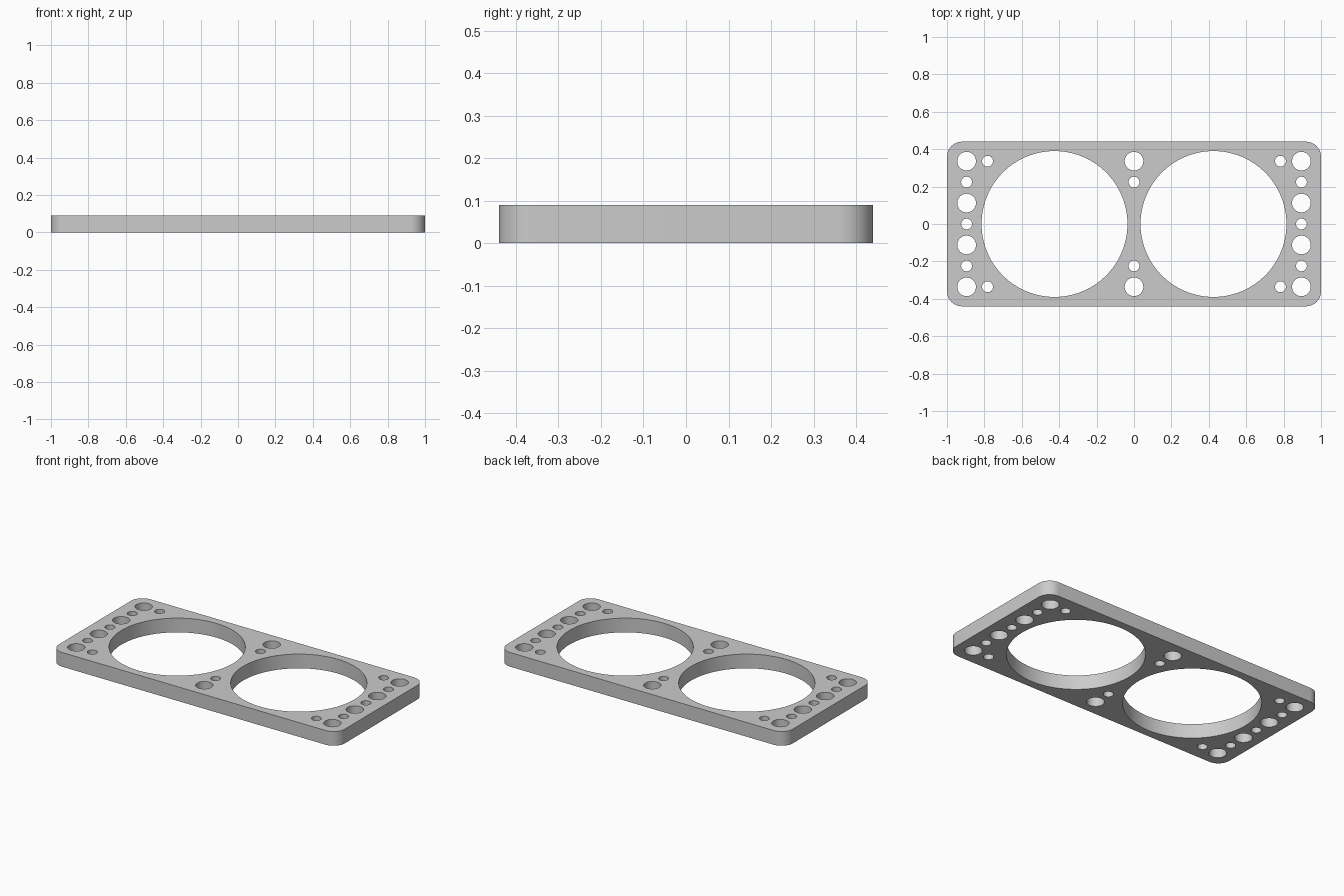
import bpy
import bmesh
from math import sin, cos, pi

default = bpy.data.objects.get("Cube")
if default:
    bpy.data.objects.remove(default, do_unlink=True)

HALF_X, HALF_Y, THICK, CORNER = 1.0, 0.44, 0.09, 0.08
PITCH = 0.112      # spacing of the hole grid
COLUMN = 0.895     # x of the outer hole columns
BIG, LARGE, SMALL = 0.39, 0.05, 0.029


def arc(cx, cy, r, start, sweep, n):
    return [(cx + r * cos(start + sweep * i / n), cy + r * sin(start + sweep * i / n))
            for i in range(n + 1)]


def add_loop(curve, points):
    spline = curve.splines.new('POLY')
    spline.points.add(len(points) - 1)
    for p, (x, y) in zip(spline.points, points):
        p.co = (x, y, 0, 1)
    spline.use_cyclic_u = True


def add_hole(curve, x, y, r, n):
    add_loop(curve, arc(x, y, r, 0, 2 * pi, n)[:-1])


# Filled flat profile, extruded to the plate thickness
curve = bpy.data.curves.new("plate", 'CURVE')
curve.dimensions = '2D'
curve.fill_mode = 'BOTH'
curve.extrude = THICK / 2

# Rounded rectangular outline
outline = []
for i, (sx, sy) in enumerate([(1, 1), (-1, 1), (-1, -1), (1, -1)]):
    outline += arc(sx * (HALF_X - CORNER), sy * (HALF_Y - CORNER),
                   CORNER, i * pi / 2, pi / 2, 12)
add_loop(curve, outline)

for side in (-1, 1):
    # Main round opening
    add_hole(curve, side * 0.425, 0, BIG, 96)
    # End column alternates large and small holes
    for k in range(-3, 4):
        add_hole(curve, side * COLUMN, k * PITCH, LARGE if k % 2 else SMALL, 32)
    # Small holes beside the end column
    for k in (-3, 3):
        add_hole(curve, side * (COLUMN - PITCH), k * PITCH, SMALL, 32)
    # Centre web holes
    add_hole(curve, 0, side * 3 * PITCH, LARGE, 32)
    add_hole(curve, 0, side * 2 * PITCH, SMALL, 32)

plate = bpy.data.objects.new("plate", curve)
bpy.context.collection.objects.link(plate)
plate.location.z = THICK / 2

# Turn into a welded mesh
bpy.ops.object.select_all(action='DESELECT')
plate.select_set(True)
bpy.context.view_layer.objects.active = plate
bpy.ops.object.convert(target='MESH')
plate = bpy.context.object
plate.name = "plate"
bm = bmesh.new()
bm.from_mesh(plate.data)
bmesh.ops.remove_doubles(bm, verts=bm.verts, dist=0.0001)
bmesh.ops.recalc_face_normals(bm, faces=bm.faces)
bm.to_mesh(plate.data)
bm.free()
bpy.ops.object.shade_smooth_by_angle()

# Plain grey finish
grey = bpy.data.materials.new("plain grey")
grey.use_nodes = True
colour = (0.6, 0.6, 0.6, 1)
grey.diffuse_color = colour
grey.node_tree.nodes["Principled BSDF"].inputs["Base Color"].default_value = colour
plate.data.materials.clear()
plate.data.materials.append(grey)
